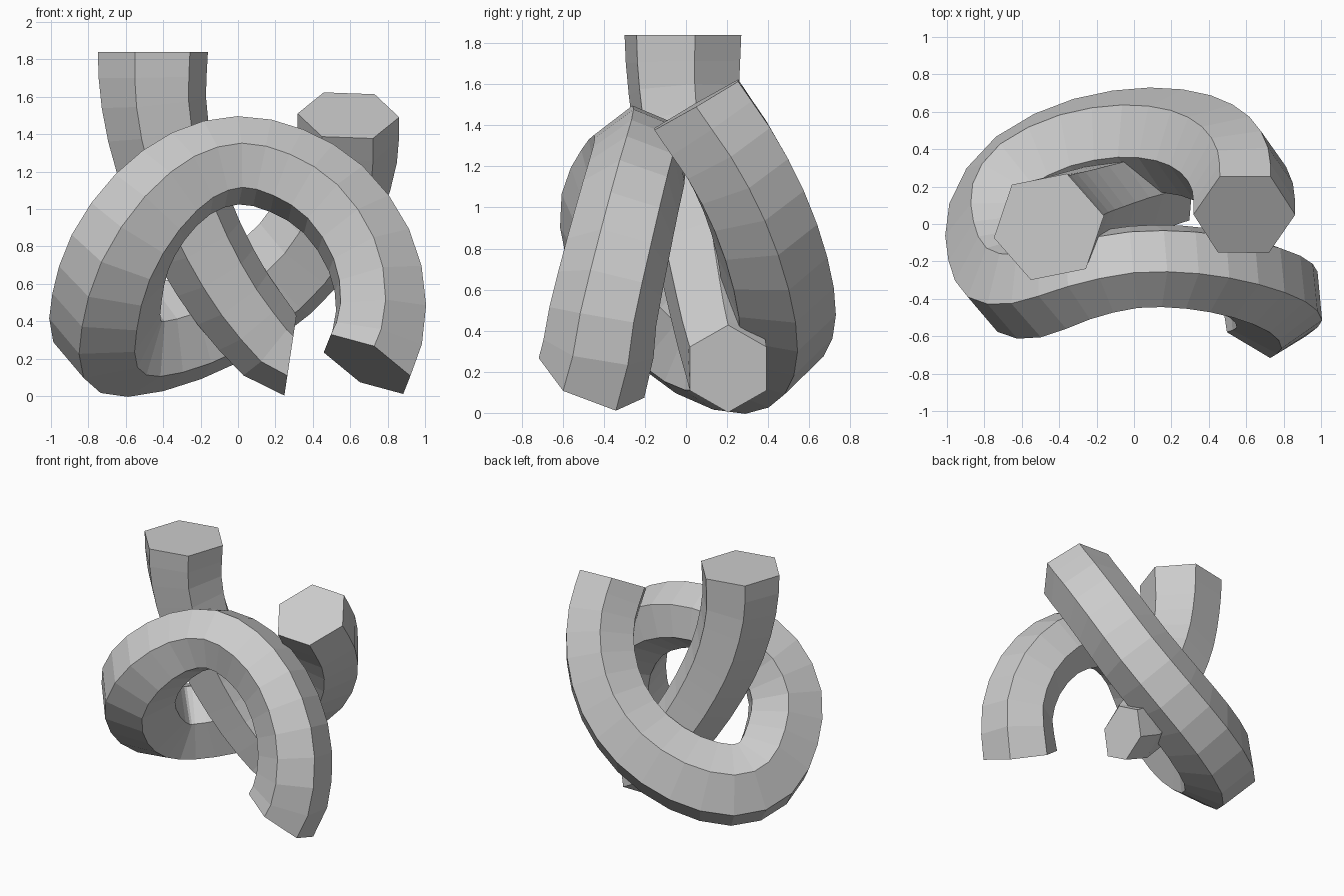
import bpy, math
from mathutils import Vector, Quaternion

if "Cube" in bpy.data.objects:
    bpy.data.objects.remove(bpy.data.objects["Cube"])


def smooth_path(path, t_start, t_end):
    """Adds one curved midpoint between neighbouring (x, y, z, radius) points."""
    p = [Vector(q) for q in path]
    n = len(p)
    m = [(p[i + 1] - p[i - 1]) / 2 for i in range(1, n - 1)]
    ts, te = Vector(t_start).normalized(), Vector(t_end).normalized()
    first = Vector((*(ts * (p[1] - p[0]).to_3d().length), 0))
    last = Vector((*(te * (p[-1] - p[-2]).to_3d().length), 0))
    m = [first] + m + [last]
    out = []
    for i in range(n - 1):
        out += [p[i], (p[i] + p[i + 1]) / 2 + (m[i] - m[i + 1]) / 8]
    return out + [p[-1]]


def hex_sweep(name, path, t_start, t_end, anchors):
    """Six-sided tube along (x, y, z, radius) points.
    anchors: {point index: direction one corner should face there}"""
    path = smooth_path(path, t_start, t_end)
    anchors = {2 * i: v for i, v in anchors.items()}
    pts = [Vector(p[:3]) for p in path]
    n = len(pts)
    tans = [Vector(t_start).normalized()]
    for i in range(1, n - 1):
        tans.append(((pts[i + 1] - pts[i]).normalized()
                     + (pts[i] - pts[i - 1]).normalized()).normalized())
    tans.append(Vector(t_end).normalized())

    # twist-free frames
    d = Vector(anchors[0])
    dirs = [(d - d.dot(tans[0]) * tans[0]).normalized()]
    for i in range(1, n):
        d = tans[i - 1].rotation_difference(tans[i]) @ dirs[-1]
        dirs.append((d - d.dot(tans[i]) * tans[i]).normalized())

    # smallest extra twist that meets each anchor
    keys = [(0, 0.0)]
    step = math.pi / 3
    for i in sorted(anchors):
        if i == 0:
            continue
        a = Vector(anchors[i])
        side = tans[i].cross(dirs[i])
        ang = math.atan2(a.dot(side), a.dot(dirs[i]))
        prev = keys[-1][1]
        keys.append((i, prev + (ang - prev + step / 2) % step - step / 2))
    twist = [0.0] * n
    for (i0, a0), (i1, a1) in zip(keys, keys[1:]):
        for i in range(i0, i1 + 1):
            twist[i] = a0 + (a1 - a0) * (i - i0) / (i1 - i0)

    verts, faces = [], []
    for i in range(n):
        for k in range(6):
            q = Quaternion(tans[i], twist[i] + k * step)
            verts.append(pts[i] + (q @ dirs[i]) * path[i][3])
    for i in range(n - 1):
        for k in range(6):
            a, b = i * 6 + k, i * 6 + (k + 1) % 6
            faces.append((a, b, b + 6, a + 6))
    faces.append(tuple(reversed(range(6))))
    faces.append(tuple(range(6 * n - 6, 6 * n)))
    me = bpy.data.meshes.new(name)
    me.from_pydata(verts, [], faces)
    ob = bpy.data.objects.new(name, me)
    bpy.context.collection.objects.link(ob)
    return ob


# looping tube: front right foot, over the arch, round the left, up the back
loop = [
    (0.69, -0.46, 0.17, 0.277), (0.765, -0.405, 0.47, 0.265),
    (0.70, -0.335, 0.78, 0.255), (0.51, -0.27, 1.05, 0.245),
    (0.26, -0.23, 1.205, 0.24), (0.00, -0.23, 1.26, 0.238),
    (-0.25, -0.28, 1.19, 0.247), (-0.47, -0.345, 1.01, 0.268),
    (-0.63, -0.315, 0.77, 0.285), (-0.70, -0.16, 0.53, 0.295),
    (-0.70, 0.055, 0.345, 0.298), (-0.565, 0.25, 0.29, 0.298),
    (-0.27, 0.395, 0.36, 0.292), (0.06, 0.45, 0.525, 0.285),
    (0.33, 0.42, 0.76, 0.28), (0.50, 0.33, 1.03, 0.275),
    (0.58, 0.20, 1.28, 0.272), (0.59, 0.05, 1.50, 0.272),
]
hex_sweep("loop_tube", loop, (0.44, 0.37, 0.81), (0.03, -0.5, 0.86),
          {0: (0.04, -0.26, 0.1), 5: (0, -0.03, 0.235), 17: (1, 0, -0.04)})

# tapering tube threaded down through the loop
thread = [
    (-0.455, -0.015, 1.84, 0.30), (-0.45, -0.01, 1.57, 0.285),
    (-0.39, 0.02, 1.26, 0.27), (-0.28, 0.06, 0.97, 0.255),
    (-0.12, 0.115, 0.66, 0.24), (0.07, 0.165, 0.39, 0.225),
    (0.28, 0.205, 0.215, 0.215),
]
hex_sweep("thread_tube", thread, (0, 0, -1), (0.99, 0, -0.15),
          {0: (-0.3, -0.06, 0), 6: (0, 0, 1)})
